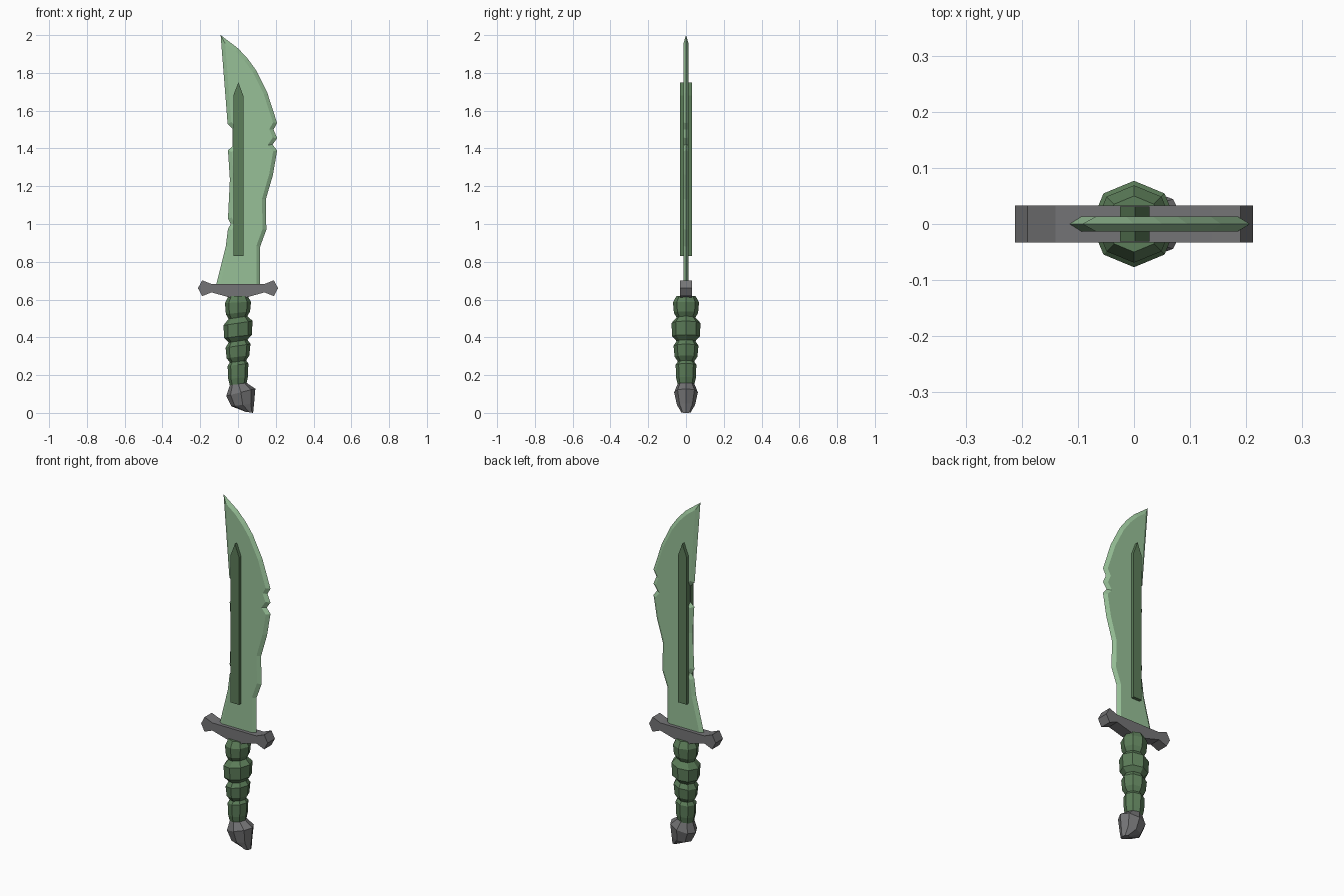
import bpy, bmesh, math
from mathutils import Vector

if "Cube" in bpy.data.objects:
    bpy.data.objects.remove(bpy.data.objects["Cube"])


def material(name, rgb):
    m = bpy.data.materials.new(name)
    m.diffuse_color = (*rgb, 1)
    m.use_nodes = True
    m.node_tree.nodes["Principled BSDF"].inputs["Base Color"].default_value = m.diffuse_color
    return m


PALE = material("pale green", (0.31, 0.53, 0.31))
DARK = material("dark green", (0.107, 0.205, 0.1))
GREY = material("grey", (0.175, 0.175, 0.18))


def finish(name, bm, mat):
    bmesh.ops.recalc_face_normals(bm, faces=bm.faces)
    mesh = bpy.data.meshes.new(name)
    bm.to_mesh(mesh)
    bm.free()
    mesh.materials.append(mat)
    ob = bpy.data.objects.new(name, mesh)
    bpy.context.collection.objects.link(ob)
    return ob


def prism(name, outline, y, mat):
    """Extrude an x-z outline from -y to +y."""
    bm = bmesh.new()
    front = [bm.verts.new((x, -y, z)) for x, z in outline]
    back = [bm.verts.new((x, y, z)) for x, z in outline]
    bm.faces.new(front)
    bm.faces.new(back)
    n = len(outline)
    for i in range(n):
        j = (i + 1) % n
        bm.faces.new((front[i], front[j], back[j], back[i]))
    return finish(name, bm, mat)


def loft(name, rings, mat, sides=8):
    """Skin octagonal rings, each given by left x, z, right x, z and half depth."""
    bm = bmesh.new()
    loops = []
    for xl, zl, xr, zr, ry in rings:
        loop = []
        for k in range(sides):
            a = 2 * math.pi * k / sides
            t = (1 + math.cos(a)) / 2
            loop.append(bm.verts.new((xl + (xr - xl) * t, ry * math.sin(a), zl + (zr - zl) * t)))
        loops.append(loop)
    for lo, hi in zip(loops, loops[1:]):
        for i in range(sides):
            j = (i + 1) % sides
            bm.faces.new((lo[i], lo[j], hi[j], hi[i]))
    bm.faces.new(loops[0])
    bm.faces.new(loops[-1])
    return finish(name, bm, mat)


def sharpened(name, outline, width, y, mat):
    """Flat blade whose rim is ground to a sharp edge on y = 0 (clockwise outline)."""
    pts = [Vector(p) for p in outline]
    n = len(pts)
    inner = []
    for i, p in enumerate(pts):
        d0 = (p - pts[i - 1]).normalized()
        d1 = (pts[(i + 1) % n] - p).normalized()
        n0, n1 = Vector((d0.y, -d0.x)), Vector((d1.y, -d1.x))
        m = (n0 + n1).normalized()
        inner.append(p + m * width / max(m.dot(n0), 0.3))
    bm = bmesh.new()
    rim = [bm.verts.new((p.x, 0, p.y)) for p in pts]
    for s in (-1, 1):
        flat = [bm.verts.new((p.x, s * y, p.y)) for p in inner]
        bm.faces.new(flat)
        for i in range(n):
            j = (i + 1) % n
            bm.faces.new((rim[i], rim[j], flat[j], flat[i]))
    return finish(name, bm, mat)


# Blade: curved cutting edge on the right, chipped spine on the left
cutting_edge = [(-0.092, 2.0), (0.0, 1.93), (0.05, 1.877), (0.095, 1.815), (0.155, 1.695),
                (0.207, 1.535), (0.188, 1.50), (0.207, 1.455), (0.183, 1.42), (0.207, 1.39),
                (0.185, 1.26), (0.147, 1.13), (0.15, 0.97), (0.117, 0.88), (0.117, 0.66)]
spine = [(-0.12, 0.66), (-0.065, 0.88), (-0.053, 0.975), (-0.038, 1.0), (-0.053, 1.03),
         (-0.043, 1.235), (-0.053, 1.39), (-0.03, 1.41), (-0.03, 1.505), (-0.055, 1.53)]
sharpened("blade", cutting_edge + spine, 0.02, 0.013, PALE)

# Raised rib through the blade
prism("blade_rib", [(-0.025, 0.83), (0.028, 0.83), (0.028, 1.68), (0.002, 1.75), (-0.025, 1.68)],
      0.031, DARK)

# Crossguard, mirrored half outline
half = [(0.09, 0.682), (0.14, 0.682), (0.19, 0.702), (0.212, 0.66),
        (0.19, 0.618), (0.14, 0.638), (0.04, 0.61)]
prism("crossguard", half + [(-x, z) for x, z in reversed(half)], 0.033, GREY)

# Grip: slanted bulges with narrow necks; (z, radius, slant)
grip = [(0.145, 0.043, 0.0), (0.185, 0.052, 0.1), (0.255, 0.055, 0.12), (0.272, 0.043, 0.12),
        (0.297, 0.06, 0.12), (0.355, 0.066, 0.15), (0.38, 0.05, 0.15), (0.405, 0.073, 0.12),
        (0.475, 0.077, 0.15), (0.505, 0.05, 0.15), (0.53, 0.064, 0.12), (0.585, 0.069, 0.05),
        (0.62, 0.05, 0.0)]
loft("grip", [(-r, z - r * s, r, z + r * s, r) for z, r, s in grip], DARK)

# Pommel: lopsided faceted knob leaning to the right
loft("pommel", [(0.04, 0.006, 0.08, 0.0, 0.025), (-0.035, 0.035, 0.085, 0.05, 0.048),
                (-0.062, 0.09, 0.092, 0.128, 0.063), (-0.04, 0.155, 0.04, 0.163, 0.042)], GREY)
